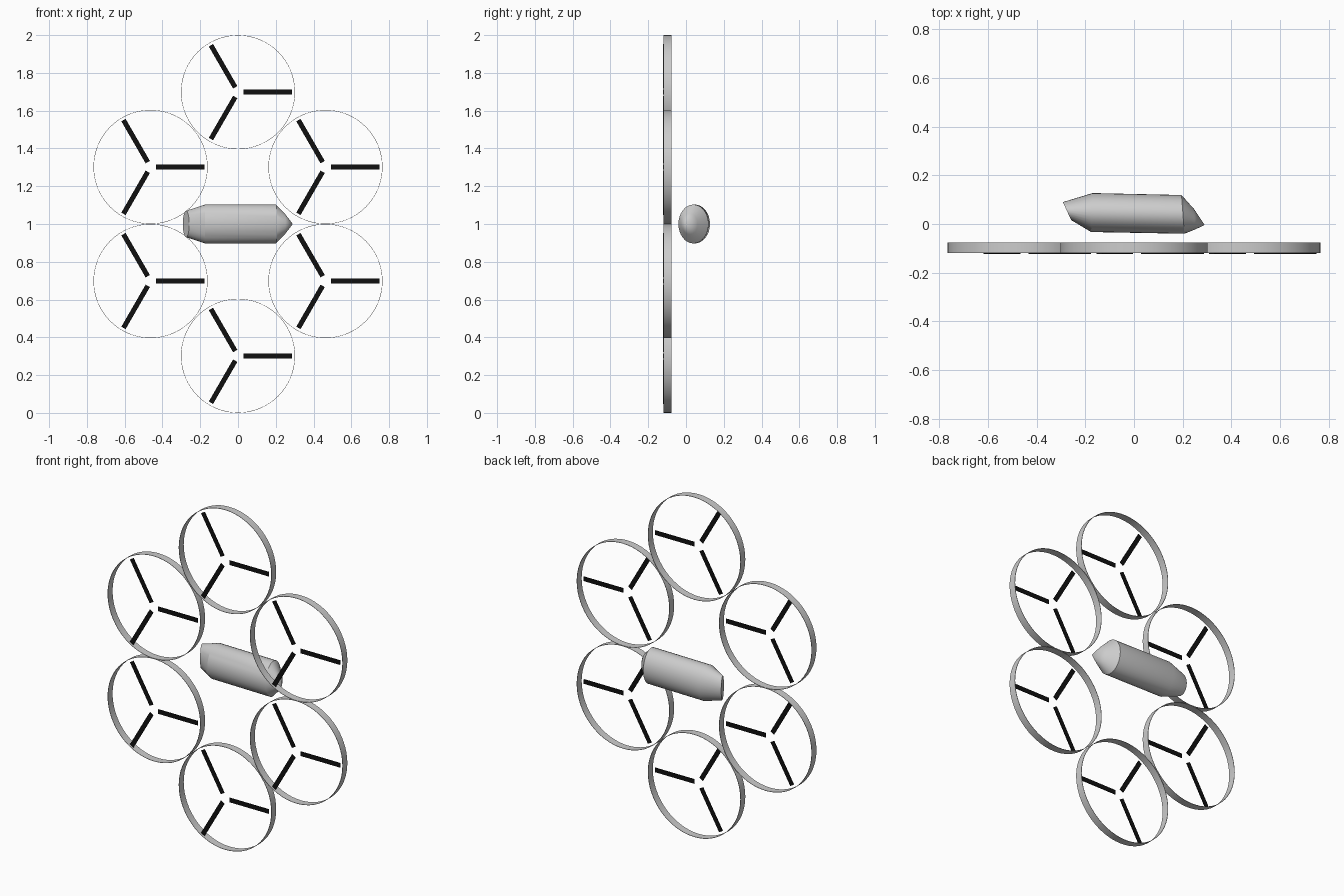
import bpy, bmesh
from math import cos, sin, pi, radians
from mathutils import Matrix, Vector

if "Cube" in bpy.data.objects:
    bpy.data.objects.remove(bpy.data.objects["Cube"])

black = bpy.data.materials.new("black")
black.diffuse_color = (0.005, 0.005, 0.005, 1)
black.use_nodes = True
black.node_tree.nodes["Principled BSDF"].inputs["Base Color"].default_value = black.diffuse_color

R = 0.302                      # shroud radius
Y0, Y1 = -0.12, -0.076         # shroud front and back


def make(name, bm, mat=None):
    me = bpy.data.meshes.new(name)
    bmesh.ops.recalc_face_normals(bm, faces=bm.faces)
    bm.to_mesh(me)
    bm.free()
    ob = bpy.data.objects.new(name, me)
    bpy.context.collection.objects.link(ob)
    if mat:
        me.materials.append(mat)
    return ob


def smooth(ob, deg=30):
    bpy.ops.object.select_all(action='DESELECT')
    ob.select_set(True)
    bpy.context.view_layer.objects.active = ob
    bpy.ops.object.shade_smooth_by_angle(angle=radians(deg))


def loft(bm, rings):
    n = len(rings[0])
    for a, b in zip(rings, rings[1:]):
        for i in range(n):
            j = (i + 1) % n
            bm.faces.new((a[i], a[j], b[j], b[i]))


# thin open shroud ring around each rotor
def shroud(cx, cz, n=64):
    bm = bmesh.new()
    rings = [[bm.verts.new((cx + r * cos(2 * pi * i / n), y, cz + r * sin(2 * pi * i / n)))
              for i in range(n)]
             for r, y in ((R, Y0), (R, Y1), (R - 0.002, Y1), (R - 0.002, Y0))]
    loft(bm, rings + rings[:1])
    smooth(make("rotor_shroud", bm))


# three flat black blades lying at the front edge of the shroud
def blades(cx, cz):
    bm = bmesh.new()
    for k in range(3):
        m = (Matrix.Translation((cx, -0.121, cz)) @ Matrix.Rotation(2 * pi * k / 3, 4, 'Y')
             @ Matrix.Translation((0.158, 0, 0)) @ Matrix.Diagonal((0.257, 0.004, 0.026, 1)))
        bmesh.ops.create_cube(bm, size=1, matrix=m)
    make("rotor_blades", bm, black)


for x, dz in ((0, 0.698), (0.463, 0.302), (-0.463, 0.302)):
    for s in (1, -1):
        shroud(x, 1 + s * dz)
        blades(x, 1 + s * dz)

# central pod: elliptical sections given by back point, front point, half height
sections = [((-0.292, 0.09), (-0.258, 0.016), 0.07),
            ((-0.17, 0.127), (-0.176, -0.033), 0.103),
            ((0.195, 0.119), (0.207, -0.04), 0.103),
            ((0.246, 0.062), (0.250, -0.023), 0.055)]
tip = (0.29, -0.004, 1)
bm = bmesh.new()
N = 32
rings = []
for back, front, h in sections:
    b, f = Vector(back), Vector(front)
    c, d = (b + f) / 2, (b - f) / 2
    rings.append([bm.verts.new((*(c + d * cos(2 * pi * i / N)), 1 + h * sin(2 * pi * i / N)))
                  for i in range(N)])
loft(bm, rings)
bm.faces.new(rings[0])
t = bm.verts.new(tip)
for i in range(N):
    bm.faces.new((rings[-1][i], rings[-1][(i + 1) % N], t))
smooth(make("central_pod", bm), 25)
